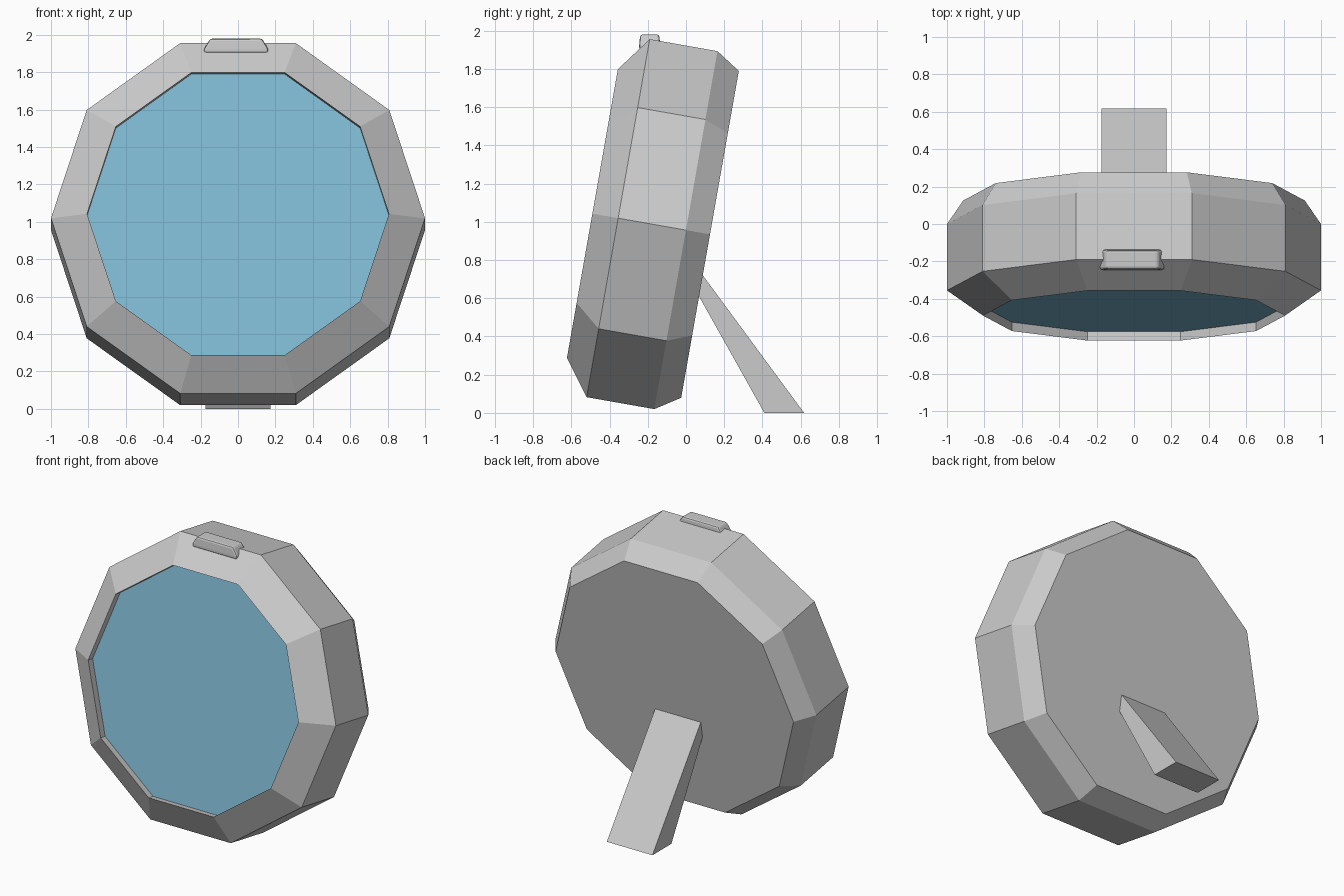
import bpy, bmesh, math
from mathutils import Matrix

if "Cube" in bpy.data.objects:
    bpy.data.objects.remove(bpy.data.objects["Cube"])

SIDES = 10
TILT = Matrix.Translation((0, -0.355, 1.019)) @ Matrix.Rotation(math.radians(-10), 4, 'X')


def finish(name, bm, color=None):
    bmesh.ops.recalc_face_normals(bm, faces=bm.faces[:])
    me = bpy.data.meshes.new(name)
    bm.to_mesh(me)
    bm.free()
    ob = bpy.data.objects.new(name, me)
    bpy.context.collection.objects.link(ob)
    if color:
        mat = bpy.data.materials.new(name + "_colour")
        mat.diffuse_color = color
        mat.use_nodes = True
        mat.node_tree.nodes["Principled BSDF"].inputs["Base Color"].default_value = mat.diffuse_color
        me.materials.append(mat)
    return ob


def ring(bm, radius, y):
    return [bm.verts.new((radius * math.cos(a), y, radius * math.sin(a)))
            for a in (2 * math.pi * i / SIDES for i in range(SIDES))]


def loft(bm, rings, cap_start=False, cap_end=False):
    for a, b in zip(rings, rings[1:]):
        n = len(a)
        for i in range(n):
            j = (i + 1) % n
            bm.faces.new((a[i], a[j], b[j], b[i]))
    if cap_start:
        bm.faces.new(rings[0])
    if cap_end:
        bm.faces.new(rings[-1])


# Ten-sided case: recess wall, front chamfer, side, back chamfer, back
bm = bmesh.new()
profile = [(0.807, -0.087), (0.807, -0.137), (1.0, 0.0), (1.0, 0.36), (0.913, 0.488)]
loft(bm, [ring(bm, r, y) for r, y in profile], cap_start=True, cap_end=True)
finish("case", bm).matrix_world = TILT

# Recessed blue screen, a hair in front of the recess floor
bm = bmesh.new()
loft(bm, [ring(bm, 0.806, -0.084), ring(bm, 0.806, -0.089)], True, True)
finish("screen", bm, (0.22, 0.50, 0.66, 1)).matrix_world = TILT

# Rear stand: wedge-shaped leg extruded across x
bm = bmesh.new()
side = [(0.088, 0.72), (0.068, 0.61), (0.41, 0.0), (0.618, 0.0)]
loft(bm, [[bm.verts.new((x, y, z)) for y, z in side] for x in (-0.175, 0.175)], True, True)
finish("stand", bm)

# Tapered, softened button straddling the top front edge
bm = bmesh.new()
levels = [(0.172, 0.055, 1.90), (0.172, 0.055, 1.925), (0.138, 0.050, 1.98)]
loft(bm, [[bm.verts.new((-0.01 + sx * hx, -0.19 + sy * hy, z))
           for sx, sy in ((-1, -1), (1, -1), (1, 1), (-1, 1))]
          for hx, hy, z in levels], True, True)
button = finish("top_button", bm)
bev = button.modifiers.new("soft_edges", 'BEVEL')
bev.width = 0.014
bev.segments = 2
bev.limit_method = 'ANGLE'
